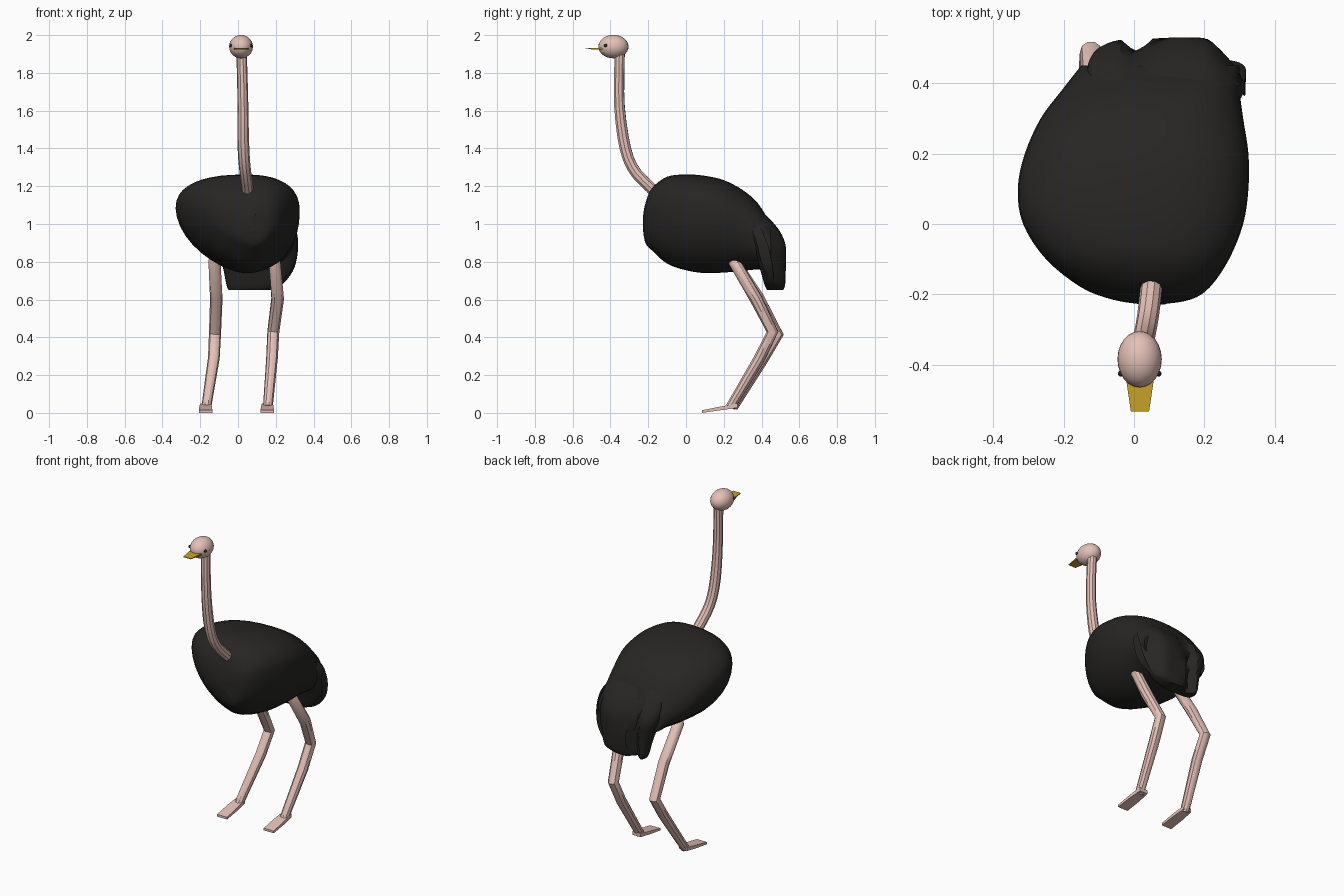
import bpy, bmesh
from math import cos, sin, tau, copysign
from mathutils import Vector

if "Cube" in bpy.data.objects:
    bpy.data.objects.remove(bpy.data.objects["Cube"])


def material(name, rgb):
    m = bpy.data.materials.new(name)
    m.diffuse_color = (*rgb, 1)
    m.use_nodes = True
    m.node_tree.nodes["Principled BSDF"].inputs["Base Color"].default_value = m.diffuse_color
    return m


BLACK = material("black_feathers", (0.02, 0.019, 0.018))
PINK = material("pink_skin", (0.78, 0.53, 0.47))
GOLD = material("gold_beak", (0.58, 0.37, 0.02))


def smooth(ob, angle):
    bpy.ops.object.select_all(action='DESELECT')
    bpy.context.view_layer.objects.active = ob
    ob.select_set(True)
    bpy.ops.object.shade_smooth_by_angle(angle=angle)


def add(name, bm, mat, angle=None):
    bmesh.ops.recalc_face_normals(bm, faces=bm.faces)
    me = bpy.data.meshes.new(name)
    bm.to_mesh(me)
    bm.free()
    ob = bpy.data.objects.new(name, me)
    bpy.context.collection.objects.link(ob)
    me.materials.append(mat)
    if angle:
        smooth(ob, angle)
    return ob


def loft(name, rings, mat, angle=None):
    bm = bmesh.new()
    loops = [[bm.verts.new(p) for p in r] for r in rings]
    n = len(loops[0])
    for a, b in zip(loops, loops[1:]):
        for i in range(n):
            j = (i + 1) % n
            bm.faces.new((a[i], a[j], b[j], b[i]))
    bm.faces.new(loops[0])
    bm.faces.new(loops[-1])
    return add(name, bm, mat, angle)


def refine(rows, steps=4):
    """Catmull-Rom interpolation between rows of section values."""
    rows = [Vector(r) for r in rows]
    out = []
    for k in range(len(rows) - 1):
        a, b, c, d = (rows[min(max(k + o, 0), len(rows) - 1)] for o in (-1, 0, 1, 2))
        for s in range(steps):
            t = s / steps
            out.append(0.5 * (2 * b + (c - a) * t + (2 * a - 5 * b + 4 * c - d) * t * t
                              + (3 * b - a - 3 * c + d) * t ** 3))
    return out + [rows[-1]]


def spow(v, e):
    return copysign(abs(v) ** e, v)


# Body: heart-shaped sections (y, left, right, top, widest height, bottom)
def body_ring(y, x0, x1, top, mid, bot, n=40):
    cx, hw, ring = (x0 + x1) / 2 + 0.04 * (y < 0.4), (x1 - x0) / 2, []
    for i in range(n):
        c, s = cos(tau * i / n), sin(tau * i / n)
        e = 0.85 if s > 0 else (1.3 if c < 0 else 0.95)
        w = x1 - cx if c > 0 else cx - x0
        ring.append((cx + w * spow(c, e), y,
                     mid + (top - mid if s > 0 else mid - bot) * spow(s, min(e, 1.12))))
    return ring


body = [(-0.228, 0.02, 0.08, 1.04, 1.01, 0.97), (-0.215, -0.06, 0.16, 1.11, 1.04, 0.90),
        (-0.18, -0.15, 0.215, 1.19, 1.07, 0.86), (-0.10, -0.25, 0.27, 1.25, 1.10, 0.79),
        (0.0, -0.315, 0.31, 1.262, 1.10, 0.755), (0.1, -0.33, 0.325, 1.255, 1.08, 0.74),
        (0.2, -0.31, 0.325, 1.232, 1.05, 0.743), (0.3, -0.265, 0.31, 1.18, 0.99, 0.752),
        (0.38, -0.205, 0.30, 1.11, 0.93, 0.76), (0.45, -0.15, 0.30, 1.0, 0.88, 0.76)]
loft("body", [body_ring(*r) for r in refine(body)], BLACK, 0.9)


# Tail: drooping pleated tuft, horizontal sections (z, left, right, front, back)
def tail_ring(z, x0, x1, y0, y1, n=48):
    cx, cy, ring = (x0 + x1) / 2, (y0 + y1) / 2, []
    for i in range(n):
        c, s = cos(tau * i / n), sin(tau * i / n)
        x = cx + (x1 - x0) / 2 * spow(c, 0.6)
        y = cy + (y1 - y0) / 2 * spow(s, 0.6)
        if s > 0:
            fold = min(1, max(0, (1.08 - z) / 0.15))
            y -= fold * (0.05 * max(0, 1 - abs(x - 0.01) / 0.045)
                         + 0.08 * max(0, (x - 0.21) / 0.1))
        ring.append((x, y, z))
    return ring


tail = [(0.65, -0.05, 0.17, 0.43, 0.515), (0.68, -0.062, 0.235, 0.415, 0.525),
        (0.75, -0.075, 0.29, 0.395, 0.528), (0.82, -0.095, 0.312, 0.37, 0.53),
        (0.89, -0.125, 0.318, 0.34, 0.527), (0.96, -0.135, 0.31, 0.31, 0.498),
        (1.02, -0.12, 0.27, 0.30, 0.45), (1.07, -0.08, 0.22, 0.28, 0.40)]
loft("tail_feathers", [tail_ring(*r) for r in refine(tail, 3)], BLACK, 0.6)


# Neck and legs: tapered tubes along a path of (x, y, z, radius)
def tube(name, pts, mat):
    cu = bpy.data.curves.new(name, 'CURVE')
    cu.dimensions = '3D'
    cu.bevel_depth = 1
    cu.bevel_resolution = 3
    cu.use_fill_caps = True
    sp = cu.splines.new('POLY')
    sp.points.add(len(pts) - 1)
    for p, (x, y, z, r) in zip(sp.points, pts):
        p.co = (x, y, z, 1)
        p.radius = r
    ob = bpy.data.objects.new(name, cu)
    bpy.context.collection.objects.link(ob)
    cu.materials.append(mat)
    bpy.ops.object.select_all(action='DESELECT')
    bpy.context.view_layer.objects.active = ob
    ob.select_set(True)
    bpy.ops.object.convert(target='MESH')
    smooth(bpy.context.object, 0.6)


neck = [(0.05, -0.15, 1.15, 0.028), (0.048, -0.19, 1.195, 0.031), (0.04, -0.26, 1.265, 0.031),
        (0.032, -0.305, 1.345, 0.031), (0.027, -0.333, 1.46, 0.031), (0.026, -0.352, 1.62, 0.029),
        (0.023, -0.354, 1.77, 0.028), (0.018, -0.35, 1.93, 0.028)]
tube("neck", [tuple(p) for p in refine(neck, 2)], PINK)

right = [(0.19, 0.235, 0.83, 0.016), (0.193, 0.25, 0.81, 0.032), (0.21, 0.37, 0.605, 0.034),
         (0.187, 0.458, 0.43, 0.032), (0.18, 0.39, 0.29, 0.031), (0.158, 0.235, 0.03, 0.026)]
left = [(-0.125, 0.235, 0.83, 0.016), (-0.125, 0.25, 0.81, 0.032), (-0.115, 0.385, 0.605, 0.033),
        (-0.122, 0.487, 0.415, 0.032), (-0.128, 0.41, 0.29, 0.031), (-0.168, 0.25, 0.03, 0.026)]
for side, path in (("right", right), ("left", left)):
    tube(side + "_leg", path, PINK)
    # Foot: thin sloping wedge
    x = path[-1][0] - 0.003
    loft(side + "_foot", [[(x - w, y, b), (x + w, y, b), (x + w, y, t), (x - w, y, t)]
                          for y, w, b, t in ((0.085, 0.035, 0.0, 0.014), (0.19, 0.034, 0.015, 0.035),
                                             (0.272, 0.028, 0.027, 0.05))], PINK)


def ball(name, loc, size, mat, seg=24):
    bm = bmesh.new()
    bmesh.ops.create_uvsphere(bm, u_segments=seg, v_segments=seg // 2 + 2, radius=1)
    for v in bm.verts:
        # slightly pointed towards the face
        v.co = Vector([v.co[i] * size[i] + loc[i] for i in range(3)])
    return add(name, bm, mat, 1.0)


# Head, eyes and beak
ball("head", (0.016, -0.384, 1.939), (0.063, 0.08, 0.062), PINK)
for side, s in (("left", -1), ("right", 1)):
    ball(side + "_eye", (0.016 + s * 0.054, -0.425, 1.945), (0.008, 0.009, 0.009), BLACK, 10)
loft("beak", [[(0.017 - w, y, 1.928 - h), (0.017 + w, y, 1.928 - h),
               (0.017 + w, y, 1.928 + h), (0.017 - w, y, 1.928 + h)]
              for y, w, h in ((-0.532, 0.026, 0.002), (-0.43, 0.041, 0.005))], GOLD)
